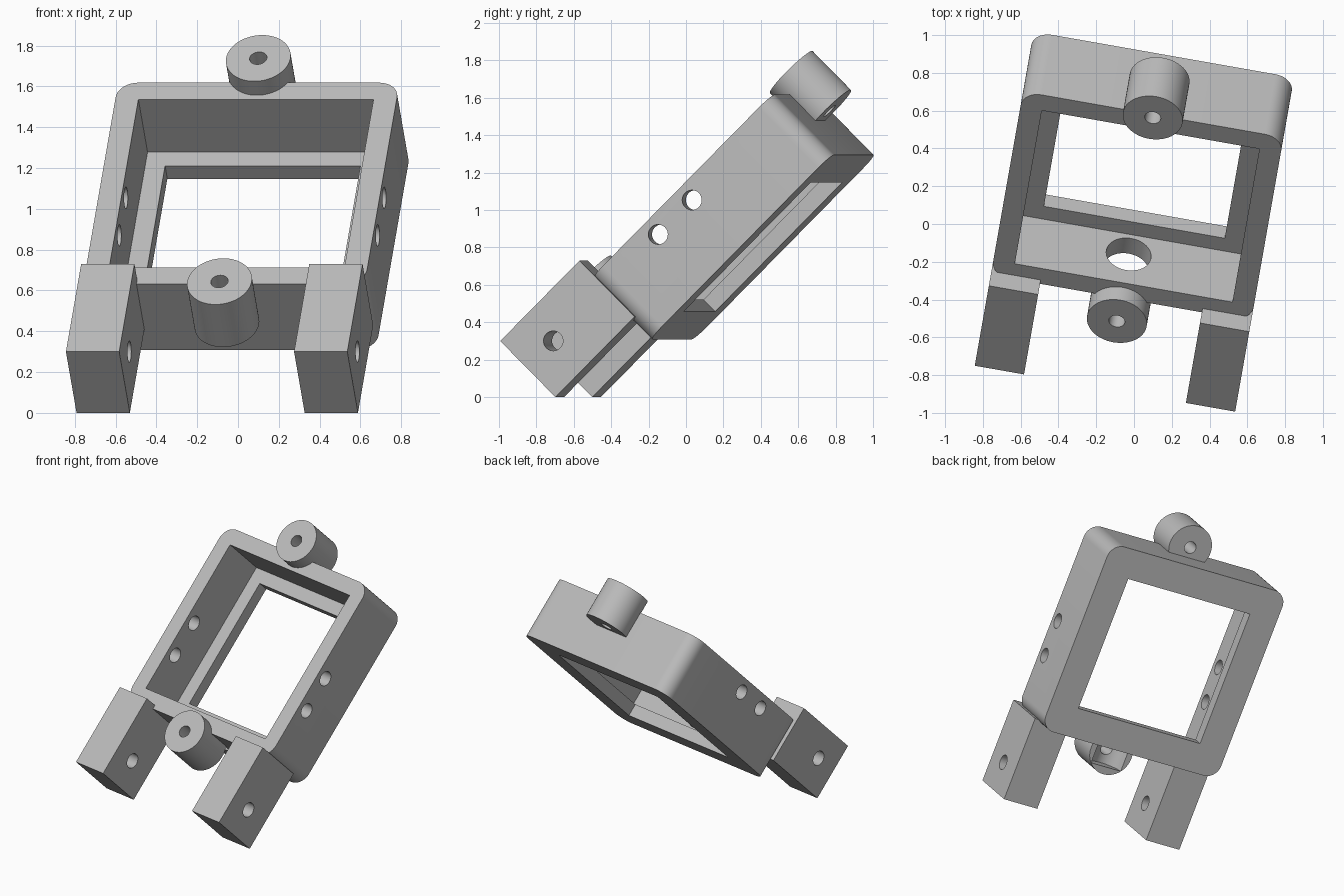
import bpy, bmesh, math
from mathutils import Matrix, Vector

if "Cube" in bpy.data.objects:
    bpy.data.objects.remove(bpy.data.objects["Cube"], do_unlink=True)

# Single grey material
grey = bpy.data.materials.new("plain grey")
grey.use_nodes = True
colour = (0.5, 0.5, 0.5, 1)
grey.diffuse_color = colour
grey.node_tree.nodes["Principled BSDF"].inputs["Base Color"].default_value = colour

# Local axes: x = width, y = up the slope, z = out of the frame's open face
TILT = Matrix.Rotation(math.radians(-10), 4, 'Z') @ Matrix.Rotation(math.radians(45), 4, 'X')


def make_object(name, bm):
    mesh = bpy.data.meshes.new(name)
    bm.to_mesh(mesh)
    bm.free()
    mesh.materials.append(grey)
    ob = bpy.data.objects.new(name, mesh)
    bpy.context.collection.objects.link(ob)
    ob.matrix_world = TILT
    return ob


def box(name, low, high, radius=0):
    low, high = Vector(low), Vector(high)
    bm = bmesh.new()
    bmesh.ops.create_cube(bm, size=1)
    for v in bm.verts:
        v.co = (low + high) / 2 + Vector(a * b for a, b in zip(v.co, high - low))
    if radius:
        edges = [e for e in bm.edges
                 if abs(e.verts[0].co.z - e.verts[1].co.z) > 0.01]
        bmesh.ops.bevel(bm, geom=edges, offset=radius, segments=10,
                        profile=0.5, affect='EDGES')
    return make_object(name, bm)


def cylinder(name, start, end, radius, sides=48):
    start, end = Vector(start), Vector(end)
    axis = end - start
    bm = bmesh.new()
    place = Matrix.Translation((start + end) / 2) @ axis.to_track_quat('Z', 'Y').to_matrix().to_4x4()
    bmesh.ops.create_cone(bm, cap_ends=True, segments=sides, radius1=radius,
                          radius2=radius, depth=axis.length, matrix=place)
    return make_object(name, bm)


def cut(target, cutter):
    cutter.hide_render = True
    bpy.context.view_layer.objects.active = target
    mod = target.modifiers.new("cut", 'BOOLEAN')
    mod.operation = 'DIFFERENCE'
    mod.solver = 'EXACT'
    mod.object = cutter
    bpy.ops.object.modifier_apply(modifier=mod.name)
    bpy.data.objects.remove(cutter, do_unlink=True)


HALF, WALL = 0.7, 0.115
BOTTOM, TOP = 0.165, 1.56
BACK, FRONT = 0.272, 0.728
FLOOR = 0.362
PIN_LEVEL = 0.635


def cable_hole():
    return cylinder("cable_cutter", (0, -0.02, 0.51), (0, 0.4, 0.51), 0.12)


# Rounded frame with a recessed pocket and a window through its floor
frame = box("frame", (-HALF, BOTTOM, BACK), (HALF, TOP, FRONT), 0.1)
cut(frame, box("pocket_cutter", (WALL - HALF, BOTTOM + WALL, FLOOR),
               (HALF - WALL, TOP - WALL, 1)))
cut(frame, box("window_cutter", (-0.486, 0.375, 0), (0.486, 1.35, 0.5)))
cut(frame, cable_hole())
for height in (0.595, 0.855):
    cut(frame, cylinder("pin_cutter", (-1, height, PIN_LEVEL),
                        (1, height, PIN_LEVEL), 0.053, 32))
parts = [frame]

# Two hinge legs with a pin hole across them
for side, name in ((-1, "right_leg"), (1, "left_leg")):
    inner, outer = sorted((side * 0.435, side * HALF))
    leg = box(name, (inner, -0.414, 0.414), (outer, 0.194, 0.838))
    cut(leg, cylinder("pin_cutter", (-1, -0.21, PIN_LEVEL),
                      (1, -0.21, PIN_LEVEL), 0.053, 32))
    parts.append(leg)

# Screw bosses at the top and bottom of the frame
for name, height in (("lower_boss", 0.086), ("upper_boss", 1.633)):
    boss = cylinder(name, (0, height, 0.53), (0, height, 0.825), 0.16, 64)
    cut(boss, cylinder("screw_cutter", (0, height, 0.3), (0, height, 1), 0.043, 32))
    if name == "lower_boss":
        cut(boss, cable_hole())
    parts.append(boss)

# Smooth the curved walls, keep the edges sharp
bpy.ops.object.select_all(action='DESELECT')
for ob in parts:
    ob.select_set(True)
bpy.context.view_layer.objects.active = frame
bpy.ops.object.shade_smooth_by_angle(angle=math.radians(30))
